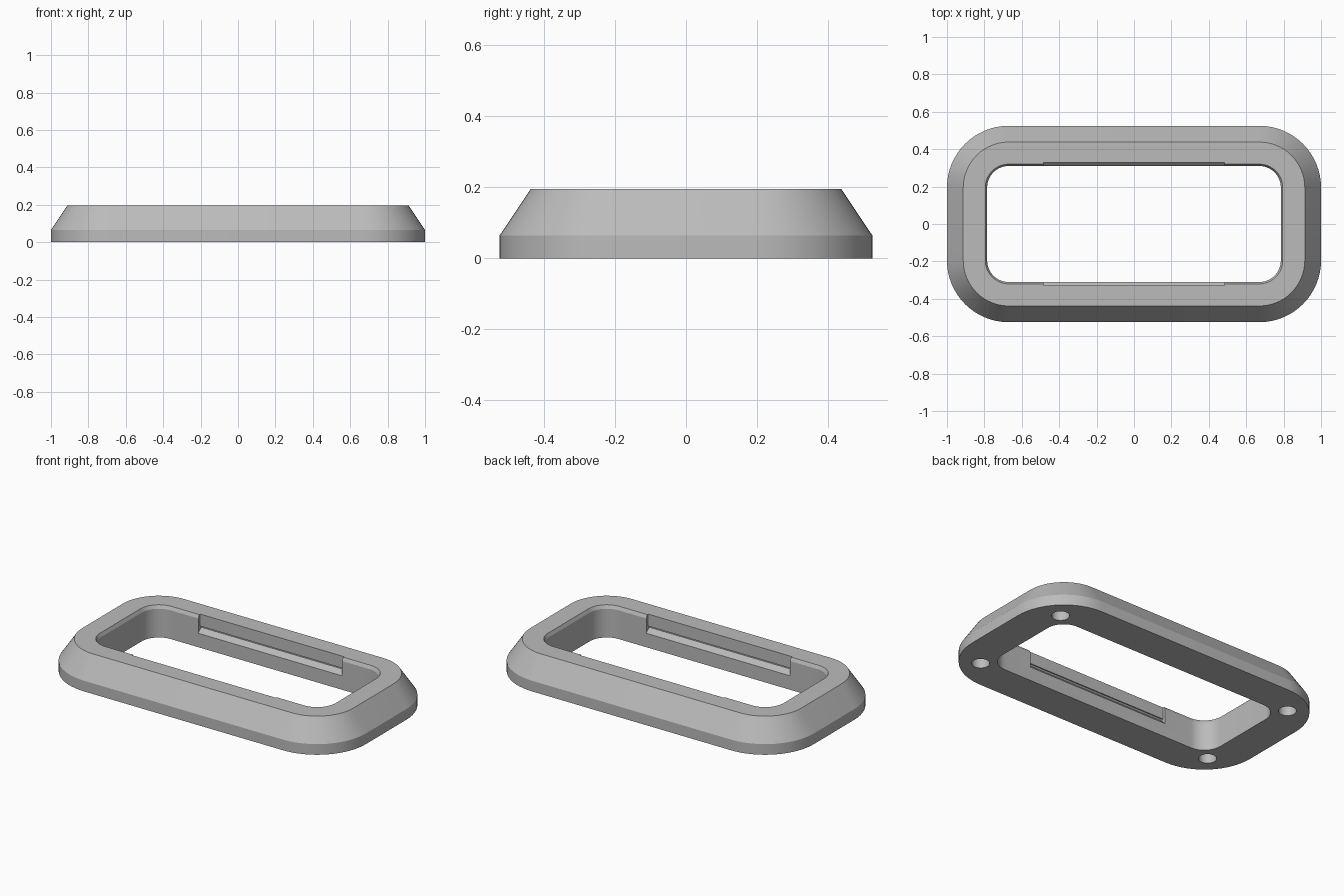
import bpy, bmesh, math

cube = bpy.data.objects.get("Cube")
if cube:
    bpy.data.objects.remove(cube, do_unlink=True)

grey = bpy.data.materials.new("plain_grey")
grey.use_nodes = True
colour = (0.5, 0.5, 0.5, 1)
grey.diffuse_color = colour
grey.node_tree.nodes["Principled BSDF"].inputs["Base Color"].default_value = colour

CX, CY = 0.67, 0.195   # shared centres of the corner arcs
TOP = 0.195
STEPS = 16


def make_object(name, bm):
    bmesh.ops.recalc_face_normals(bm, faces=bm.faces)
    mesh = bpy.data.meshes.new(name)
    bm.to_mesh(mesh)
    bm.free()
    mesh.materials.append(grey)
    obj = bpy.data.objects.new(name, mesh)
    bpy.context.collection.objects.link(obj)
    return obj


def rounded_ring(bm, radius, z):
    ring = []
    for quarter, (sx, sy) in enumerate([(1, 1), (-1, 1), (-1, -1), (1, -1)]):
        for i in range(STEPS + 1):
            a = (quarter + i / STEPS) * math.pi / 2
            ring.append(bm.verts.new((sx * CX + radius * math.cos(a),
                                      sy * CY + radius * math.sin(a), z)))
    return ring


# Bezel frame: one cross-section carried round a rounded rectangle
bm = bmesh.new()
section = [(0.33, 0), (0.33, 0.065), (0.243, TOP),
           (0.125, TOP), (0.115, TOP - 0.02), (0.115, 0)]
rings = [rounded_ring(bm, r, z) for r, z in section]
for k, a in enumerate(rings):
    b = rings[(k + 1) % len(rings)]
    for i in range(len(a)):
        j = (i + 1) % len(a)
        bm.faces.new((a[i], a[j], b[j], b[i]))
frame = make_object("bezel_frame", bm)

# Cutters: clip slots in the long inner walls
cutters = []
slot = [(0.28, 0.22), (0.328, 0.22), (0.328, 0.122), (0.336, 0.122),
        (0.336, 0.112), (0.31, 0.085), (0.28, 0.085)]
for side, label in ((1, "back"), (-1, "front")):
    bm = bmesh.new()
    ends = [[bm.verts.new((x, side * y, z)) for y, z in slot] for x in (-0.485, 0.485)]
    bm.faces.new(ends[0])
    bm.faces.new(ends[1])
    for i in range(len(slot)):
        j = (i + 1) % len(slot)
        bm.faces.new((ends[0][i], ends[0][j], ends[1][j], ends[1][i]))
    cutters.append(make_object(label + "_slot_cutter", bm))

# Cutters: blind screw holes in the underside corners
for sx in (-1, 1):
    for sy in (-1, 1):
        bm = bmesh.new()
        bmesh.ops.create_cone(bm, cap_ends=True, segments=32,
                              radius1=0.05, radius2=0.05, depth=0.2)
        bmesh.ops.translate(bm, verts=bm.verts, vec=(sx * 0.818, sy * 0.343, 0))
        cutters.append(make_object("screw_hole_cutter", bm))

# Cut the frame, then remove the cutters
bpy.context.view_layer.objects.active = frame
frame.select_set(True)
for cutter in cutters:
    mod = frame.modifiers.new("cut", "BOOLEAN")
    mod.operation = "DIFFERENCE"
    mod.solver = "EXACT"
    mod.object = cutter
    bpy.ops.object.modifier_apply(modifier=mod.name)
    bpy.data.objects.remove(cutter, do_unlink=True)

bpy.ops.object.select_all(action="DESELECT")
frame.select_set(True)
bpy.ops.object.shade_smooth_by_angle(angle=math.radians(25))
